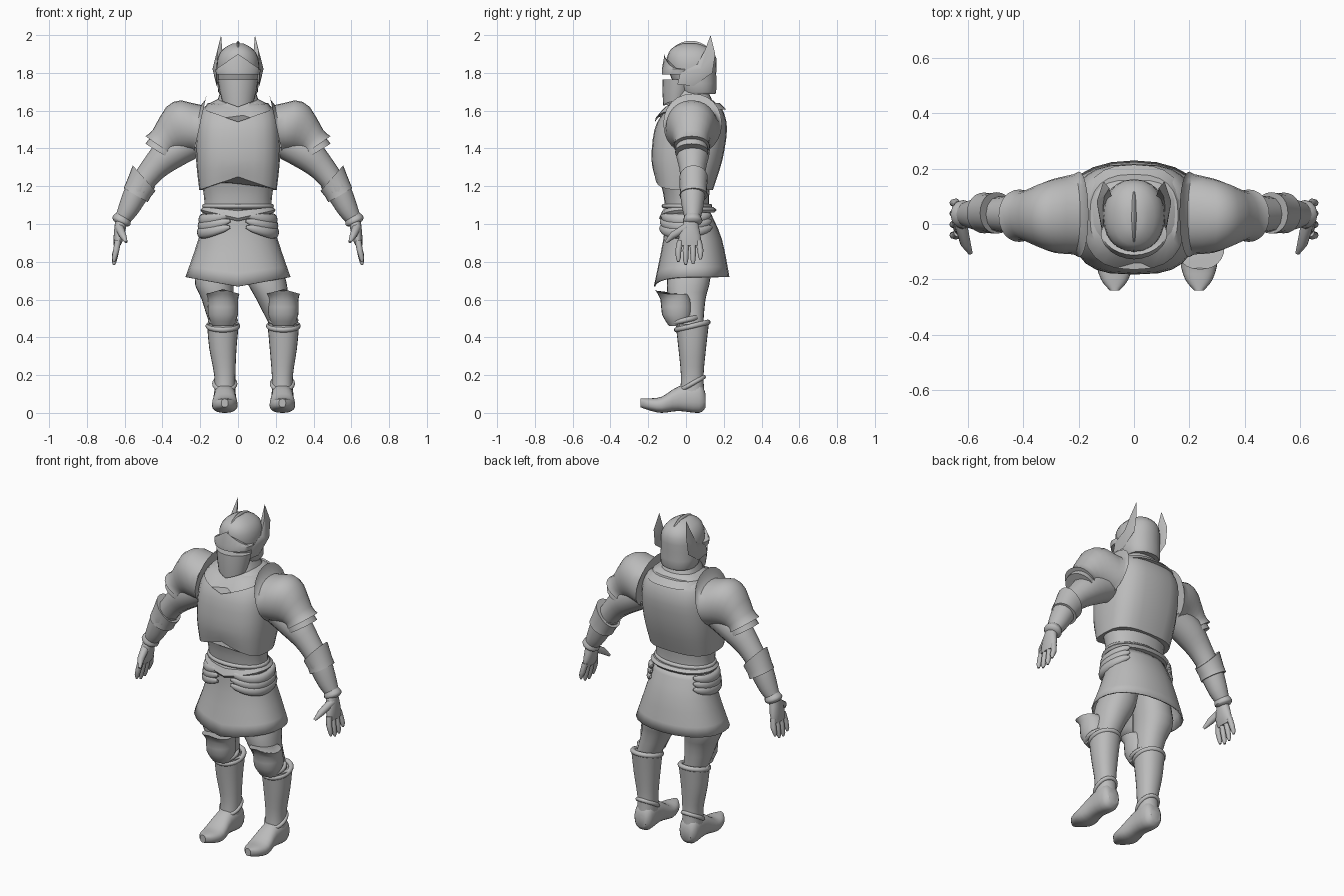
import bpy, bmesh
from math import sin, cos, pi, radians
from mathutils import Vector

if "Cube" in bpy.data.objects:
    bpy.data.objects.remove(bpy.data.objects["Cube"], do_unlink=True)

steel = bpy.data.materials.new("steel_grey")
steel.use_nodes = True
GREY = (.5, .5, .5, 1)
steel.diffuse_color = GREY
steel.node_tree.nodes["Principled BSDF"].inputs["Base Color"].default_value = GREY
SEGMENTS = 24
TURNS = [2 * pi * i / SEGMENTS for i in range(SEGMENTS)]
SIDES = (("right_", -1), ("left_", 1))


def finish(name, bm):
    """Turn a bmesh into a smooth object with sharp creases."""
    bmesh.ops.recalc_face_normals(bm, faces=bm.faces)
    for face in bm.faces:
        face.smooth = True
    for edge in bm.edges:
        edge.smooth = edge.calc_face_angle(0) < radians(42)
    mesh = bpy.data.meshes.new(name)
    bm.to_mesh(mesh)
    bm.free()
    mesh.materials.append(steel)
    obj = bpy.data.objects.new(name, mesh)
    bpy.context.collection.objects.link(obj)
    return obj


def skin(name, rings, caps=True):
    """Bridge a row of point rings."""
    bm = bmesh.new()
    loops = [[bm.verts.new(point) for point in ring] for ring in rings]
    for low, high in zip(loops, loops[1:]):
        for i in range(len(low)):
            bm.faces.new((low[i - 1], low[i], high[i], high[i - 1]))
    if caps:
        bm.faces.new(loops[0])
        bm.faces.new(loops[-1])
    bmesh.ops.remove_doubles(bm, verts=bm.verts, dist=.0001)
    return finish(name, bm)


def flow(keys, steps):
    """Smooth in-between values through a few key tuples."""
    result = []
    for i in range(len(keys) - 1):
        near = keys[max(i - 1, 0)], keys[i], keys[i + 1], keys[min(i + 2, len(keys) - 1)]
        for k in range(steps):
            t = k / steps
            result.append(tuple(q + t / 2 * (r - p + t * (2 * p - 5 * q + 4 * r - s + t * (3 * (q - r) + s - p)))
                                for p, q, r, s in zip(*near)))
    return result + [keys[-1]]


def rounded(angle, power):
    """Point on a squared-off circle."""
    return [(1 if v >= 0 else -1) * abs(v) ** (2 / power) for v in (cos(angle), sin(angle))]


def level(z, width, depth, y, rise=0, shift=0):
    return z, width, depth, y, rise, shift


def stack(name, levels, power=2.2, steps=1, caps=True, center=0):
    """Skin over level outlines; rise lifts everything except the front point."""
    rings = []
    for z, width, depth, y, rise, shift in flow(levels, steps):
        outline = [rounded(a, power) for a in TURNS]
        rings.append([(center + shift + width * c, y + depth * s, z + rise * (1 if s > 0 else abs(c)))
                      for c, s in outline])
    return skin(name, rings, caps)


def cross(top, bottom, depth, y):
    return *top, *bottom, depth, y


def sleeve(name, side, sections, steps=1):
    """Skin over slanted outlines, each spanning a top and a bottom (x, z) point."""
    rings = []
    for tx, tz, bx, bz, depth, y in flow(sections, steps):
        outline = [rounded(a, 2.1) for a in TURNS]
        rings.append([(side * (tx + bx + (tx - bx) * c) / 2, y + depth * s, (tz + bz + (tz - bz) * c) / 2)
                      for c, s in outline])
    return skin(name, rings)


def tube(name, path, radii, flat=1, up=(0, 0, 1), closed=False):
    """Sweep an ellipse along a path; flat scales it across the up direction."""
    path, rings = [Vector(p) for p in path], []
    last = len(path) - 1
    for i, point in enumerate(path):
        ahead = path[(i + 1) % len(path)] if closed else path[min(i + 1, last)]
        behind = path[i - 1] if closed else path[max(i - 1, 0)]
        across = (ahead - behind).cross(Vector(up)).normalized()
        lift = across.cross(ahead - behind).normalized()
        rings.append([point + radii[i] * (lift * cos(a) + across * flat * sin(a)) for a in TURNS[::2]])
    return skin(name, rings + rings[:1] if closed else rings, not closed)


def limb(name, side, spots):
    """Round limb through (x, z, radius) spots."""
    spots = flow(spots, 3)
    tube(name, [(side * x, .035, z) for x, z, radius in spots], [spot[-1] for spot in spots], up=(0, 1, 0))


def hoop(name, z, width, depth, y, center=0, thick=.014, tilt=0):
    """Raised band around a part."""
    tube(name, [(center + width * cos(a), y + depth * sin(a), z + tilt * sin(a)) for a in TURNS],
         [thick] * SEGMENTS, closed=True)


# Torso
stack("belly", [level(z=1, width=.19, depth=.115, y=.015), level(z=1.1, width=.178, depth=.117, y=.005),
                level(z=1.18, width=.185, depth=.125, y=0), level(z=1.27, width=.2, depth=.145, y=-.01)], steps=3)
stack("breastplate", [level(z=1.25, width=.205, depth=.152, y=-.01, rise=-.07),
                      level(z=1.34, width=.222, depth=.188, y=.005),
                      level(z=1.5, width=.22, depth=.192, y=.025),
                      level(z=1.59, width=.2, depth=.16, y=.04),
                      level(z=1.63, width=.165, depth=.125, y=.045),
                      level(z=1.66, width=.11, depth=.09, y=.045)], power=2.9, steps=3)
stack("gorget", [level(z=1.54, width=.185, depth=.19, y=.025, rise=.065),
                 level(z=1.6, width=.16, depth=.15, y=.03, rise=.04),
                 level(z=1.64, width=.115, depth=.11, y=.035),
                 level(z=1.72, width=.085, depth=.08, y=.03)], power=2.6)

# Waist and skirt
hoop("waist_flare", z=1.095, width=.178, depth=.122, y=.005, thick=.012)
stack("belt", [level(z=1.015, width=.19, depth=.14, y=.01, rise=.045),
               level(z=1.03, width=.2, depth=.152, y=.01, rise=.045),
               level(z=1.07, width=.185, depth=.135, y=.01, rise=.02)])
skirt = stack("skirt", [level(z=1.06, width=.18, depth=.12, y=.01), level(z=.92, width=.21, depth=.155, y=.035),
                        level(z=.67, width=.278, depth=.2, y=.03, rise=.05)], steps=3, caps=False)
skirt.modifiers.new("thickness", 'SOLIDIFY').thickness = .008
for label, side in SIDES:
    for row, place in enumerate(("upper", "middle", "lower")):
        path, radii = [], []
        for i in range(15):
            t = i / 14
            c, s = rounded(radians(125 * t - 80), 2.3)
            reach = .188 + .004 * row
            path.append((side * reach * c, .02 + (reach - .04) * s, 1.05 - .033 * row - .03 * sin(pi * t)))
            radii.append(.008 + .024 * sin(pi * t) ** .5)
        tube(label + place + "_hip_lame", path, radii, flat=.7)

# Helmet
stack("helmet_shell", [level(z=1.69, width=.09, depth=.09, y=.06), level(z=1.7, width=.105, depth=.1, y=.06),
                       level(z=1.8, width=.112, depth=.125, y=.035), level(z=1.88, width=.108, depth=.13, y=.03),
                       level(z=1.93, width=.075, depth=.1, y=.025),
                       level(z=1.955, width=.03, depth=.04, y=.02)], steps=2)
stack("face_guard", [level(z=1.62, width=.083, depth=.065, y=-.055, rise=.03),
                     level(z=1.7, width=.096, depth=.08, y=-.045),
                     level(z=1.765, width=.106, depth=.087, y=-.037)], power=1.9)
stack("visor_brow", [level(z=1.792, width=.116, depth=.09, y=-.038),
                     level(z=1.82, width=.12, depth=.09, y=-.038),
                     level(z=1.9, width=.116, depth=.08, y=-.033, rise=-.08)], power=1.9)
arc = [radians(20 + 10 * i) for i in range(15)]
tube("helmet_crest", [(0, .025 + .125 * cos(a), 1.835 + .115 * sin(a)) for a in arc],
     [.003 + .006 * sin(a) for a in arc], flat=2.2, up=(1, 0, 0))
wing = ((-.045, 1.74), (-.03, 1.8), (.06, 1.845), (.1, 1.92), (.13, 2), (.155, 1.9), (.14, 1.8), (.04, 1.73))
for label, side in SIDES:
    bm = bmesh.new()
    rim = [bm.verts.new((side * (.113 - .5 * max(0, z - 1.87) ** 1.5), y, z)) for y, z in wing]
    for bulge in (.075, .135):
        hub = bm.verts.new((side * bulge, .08, 1.82))
        for i in range(len(rim)):
            bm.faces.new((rim[i - 1], rim[i], hub))
    finish(label + "helmet_wing", bm)

# Shoulders, arms and hands
for label, side in SIDES:
    sleeve(label + "pauldron", side, [cross(top=(.165, 1.69), bottom=(.235, 1.37), depth=.155, y=.035),
                                      cross(top=(.195, 1.63), bottom=(.245, 1.38), depth=.145, y=.035),
                                      cross(top=(.3, 1.655), bottom=(.27, 1.38), depth=.135, y=.03),
                                      cross(top=(.38, 1.62), bottom=(.3, 1.38), depth=.115, y=.03),
                                      cross(top=(.45, 1.5), bottom=(.33, 1.38), depth=.09, y=.03),
                                      cross(top=(.49, 1.465), bottom=(.34, 1.36), depth=.095, y=.03)], steps=2)
    sleeve(label + "shoulder_lame", side, [cross(top=(.44, 1.49), bottom=(.31, 1.37), depth=.08, y=.03),
                                           cross(top=(.49, 1.425), bottom=(.345, 1.335), depth=.088, y=.03)])
    limb(label + "upper_arm", side, [(.24, 1.44, .09), (.36, 1.375, .09), (.45, 1.29, .07), (.52, 1.2, .06)])
    sleeve(label + "elbow_guard", side, [cross(top=(.557, 1.31), bottom=(.437, 1.175), depth=.075, y=.04),
                                         cross(top=(.59, 1.225), bottom=(.465, 1.14), depth=.07, y=.04),
                                         cross(top=(.605, 1.19), bottom=(.478, 1.115), depth=.074, y=.04)])
    limb(label + "vambrace", side, [(.5, 1.23, .07), (.54, 1.16, .066), (.58, 1.08, .055), (.61, 1.03, .042)])
    limb(label + "cuff", side, [(.605, 1.04, .043), (.618, 1.015, .052), (.625, 1, .035)])
    sleeve(label + "palm", side, [cross(top=(.65, 1.02), bottom=(.59, 1), depth=.037, y=.025),
                                  cross(top=(.658, .94), bottom=(.603, .93), depth=.058, y=.02),
                                  cross(top=(.658, .885), bottom=(.622, .885), depth=.057, y=.02)], steps=2)
    for k, name in enumerate(("index", "middle", "ring", "little")):
        base, spread = .032 * k - .03, .007 * (k - 1.5)
        tip = .783 + .01 * (k - 1.3) ** 2
        tube(label + name + "_finger", [(side * .636, base, .91), (side * .645, base + spread, .86),
                                        (side * .655, base + spread, tip + .02),
                                        (side * .657, base + spread, tip)], [.017, .016, .013, .006], up=(1, 0, 0))
    tube(label + "thumb", [(side * .63, .01, .985), (side * .61, -.07, .94), (side * .592, -.105, .905)],
         [.024, .019, .008], up=(1, 0, 0))

# Legs: hip and foot positions differ between the sides
for label, hip, knee, foot in (("right_", -.125, -.08, -.07), ("left_", .145, .24, .235)):
    lean, shift = hip - knee, foot - knee
    stack(label + "thigh", [level(z=.45, width=.065, depth=.07, y=.02),
                            level(z=.6, width=.085, depth=.098, y=.005, shift=lean * .6),
                            level(z=.72, width=.105, depth=.115, y=.015, shift=lean),
                            level(z=.95, width=.08, depth=.1, y=.03, shift=hip * .6 - knee)], steps=3, center=knee)
    stack(label + "knee_plate", [level(z=.46, width=.055, depth=.05, y=-.04),
                                 level(z=.52, width=.08, depth=.08, y=-.047),
                                 level(z=.6, width=.08, depth=.08, y=-.055),
                                 level(z=.655, width=.088, depth=.085, y=-.08, rise=-.025)], steps=2, center=knee)
    hoop(label + "knee_band", z=.49, width=.066, depth=.07, y=-.01, center=knee, tilt=.015)
    stack(label + "greave", [level(z=.1, width=.056, depth=.065, y=.033, shift=shift),
                             level(z=.2, width=.056, depth=.06, y=.033, shift=shift),
                             level(z=.34, width=.072, depth=.073, y=.033),
                             level(z=.47, width=.084, depth=.088, y=.033)], steps=3, center=knee)
    hoop(label + "greave_rim", z=.46, width=.078, depth=.083, y=.033, center=knee, tilt=.02)
    hoop(label + "ankle_band", z=.155, width=.055, depth=.06, y=.033, center=foot, thick=.012, tilt=.035)
    rings = []
    for y, low, high, width in flow([(.104, .03, .1, .035), (.07, 0, .16, .058), (-.04, .01, .14, .058),
                                     (-.13, 0, .085, .068), (-.2, .015, .077, .05), (-.24, .03, .075, .018)], 3):
        outline = [rounded(a, 2.4) for a in TURNS]
        rings.append([(foot + width * c, y, max(0, (low + high + (high - low) * s) / 2)) for c, s in outline])
    skin(label + "shoe", rings)
